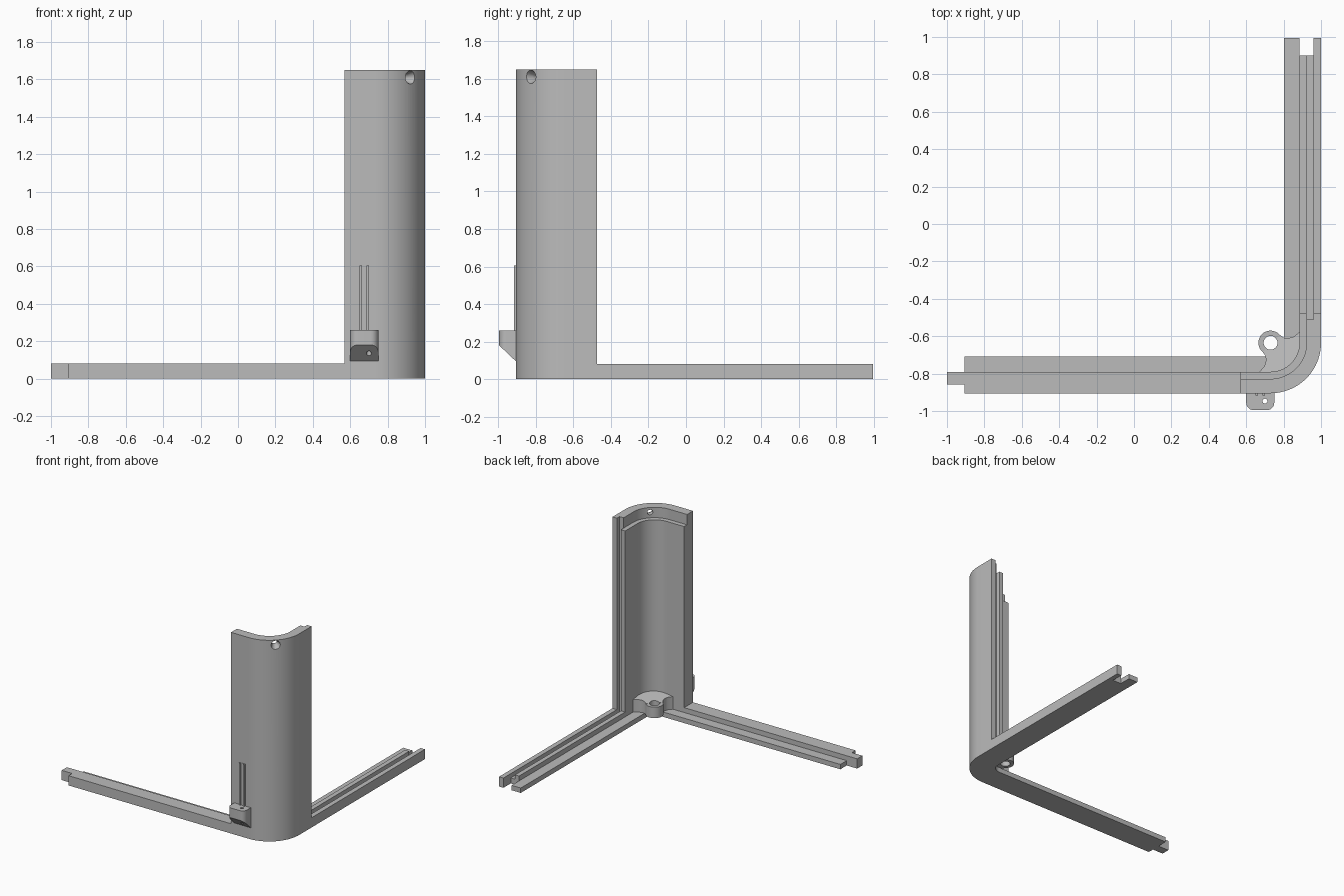
import bpy
import bmesh
from math import sin, cos, radians
from mathutils import Matrix, Vector

if "Cube" in bpy.data.objects:
    bpy.data.objects.remove(bpy.data.objects["Cube"])

grey = bpy.data.materials.new("plain_grey")
grey.use_nodes = True
colour = (0.5, 0.5, 0.5, 1)
grey.diffuse_color = colour
grey.node_tree.nodes["Principled BSDF"].inputs["Base Color"].default_value = colour

CX, CY, R = 0.73, -0.635, 0.27    # centre and outer radius of the corner bend
RAIL, LEDGE, TOP = 0.08, 0.04, 1.65
SKIN = 0.115                      # wall thickness


def finish(bm, name):
    bmesh.ops.recalc_face_normals(bm, faces=bm.faces)
    mesh = bpy.data.meshes.new(name)
    bm.to_mesh(mesh)
    bm.free()
    mesh.materials.append(grey)
    obj = bpy.data.objects.new(name, mesh)
    bpy.context.collection.objects.link(obj)
    return obj


def prism(name, outline, low, high):
    """Extrude a plan outline; low and high are heights or functions of (x, y)."""
    bm = bmesh.new()
    rings = []
    for level in (low, high):
        height = level if callable(level) else (lambda x, y, h=level: h)
        rings.append([bm.verts.new((x, y, height(x, y))) for x, y in outline])
    bottom, top = rings
    bm.faces.new(bottom)
    bm.faces.new(top)
    for i in range(len(outline)):
        j = (i + 1) % len(outline)
        bm.faces.new((bottom[i], bottom[j], top[j], top[i]))
    return finish(bm, name)


def box(name, x0, x1, y0, y1, z0, z1):
    return prism(name, [(x0, y0), (x1, y0), (x1, y1), (x0, y1)], z0, z1)


def rod(name, centre, axis, r1, r2, length):
    bm = bmesh.new()
    turn = Vector(axis).to_track_quat('Z', 'Y').to_matrix().to_4x4()
    bmesh.ops.create_cone(bm, cap_ends=True, segments=32, radius1=r1, radius2=r2,
                          depth=length, matrix=Matrix.Translation(centre) @ turn)
    return finish(bm, name)


def combine(obj, other, operation='DIFFERENCE'):
    """Apply a boolean and discard the helper."""
    mod = obj.modifiers.new("combine", 'BOOLEAN')
    mod.operation, mod.object, mod.solver = operation, other, 'EXACT'
    bpy.context.view_layer.objects.active = obj
    bpy.ops.object.modifier_apply(modifier=mod.name)
    bpy.data.objects.remove(other)


def arc(cx, cy, r, a0, a1, n=24):
    angles = [radians(a0 + (a1 - a0) * i / n) for i in range(n + 1)]
    return [(cx + r * cos(a), cy + r * sin(a)) for a in angles]


def bend(inset):
    """Quarter turn at a distance inside the outer surface."""
    return arc(CX, CY, R - inset, -90, 0)


def strip(d0, d1, x_end, y_end):
    """Plan of a band that follows the corner between two insets."""
    return ([(x_end, CY - R + d0)] + bend(d0) + [(1 - d0, y_end), (1 - d1, y_end)]
            + bend(d1)[::-1] + [(x_end, CY - R + d1)])


# Base rails: tongue on one end, matching notch on the other
rail = ([(-1, -0.857), (-0.905, -0.857), (-0.905, -0.905)] + bend(0)
        + [(1, 0.995), (0.96, 0.995), (0.96, 0.9), (1 - SKIN, 0.9)]
        + bend(SKIN)[::-1] + [(-1, CY - R + SKIN)])
frame = prism("corner_frame", rail, 0, RAIL)

# Tall curved wall with a thinner lip along its top
wall = prism("wall", strip(0, SKIN, 0.57, -0.475), RAIL, TOP)
combine(wall, prism("lip_cutter", strip(0.077, 0.15, 0.5, -0.4), 1.565, 1.7))
combine(frame, wall, 'UNION')

# Panel groove along the side rail and up the wall edge
combine(frame, box("groove_cutter", 0.923, 0.96, -0.51, 0.95, 0.045, 1.7))

# Countersunk screw hole through the lip
out = Vector((1, -1, 0)).normalized()
rim = Vector((CX, CY, 1.61)) + out * R
combine(frame, rod("hole_cutter", rim - out * 0.05, out, 0.021, 0.021, 0.3))
combine(frame, rod("sink_cutter", rim - out * 0.01, out, 0.021, 0.043, 0.06))

# Low ledge inside the rails
ledge = prism("inner_ledge", strip(SKIN, 0.197, -0.905, 0.995), 0, LEDGE)

# Screw boss in the corner with a flared web to the wall
boss = rod("screw_boss", (CX, CY, 0.085), (0, 0, 1), 0.065, 0.065, 0.09)
flare = [(-0.042, -0.05), (-0.027, -0.07), (-0.024, -0.095), (-0.033, -0.125),
         (-0.06, -0.157)]
mirrored = [(-dy, -dx) for dx, dy in flare[::-1]]
web_plan = [(CX + dx, CY + dy) for dx, dy in flare + arc(0, 0, 0.157, -90, 0) + mirrored]
web = prism("boss_web", web_plan, LEDGE,
            lambda x, y: 0.13 + 0.14 * ((x - CX) - (y - CY)))
for part in (boss, web):
    combine(part, rod("bore_cutter", (CX, CY, 0.1), (0, 0, 1), 0.037, 0.037, 0.4))

# Bracket on the front face with a sloping underside and a cord hole
plan = ([(0.6, -0.9)] + arc(0.64, -0.955, 0.04, 180, 270, 10)
        + arc(0.71, -0.955, 0.04, 270, 360, 10) + [(0.75, -0.9)])
bracket = prism("front_bracket", plan, lambda x, y: 0.09 - (y + 0.9) * 0.95, 0.26)
combine(bracket, rod("cord_cutter", (0.7, -0.947, 0.2), (0, 0, 1), 0.013, 0.013, 0.4))

# Cord channel above the bracket
channel = box("cord_channel", 0.65, 0.7, -0.916, -0.9, 0.26, 0.605)
combine(channel, box("channel_cutter", 0.662, 0.688, -0.93, -0.907, 0.2, 0.7))

# Smooth curves, crisp edges
for obj in (frame, ledge, boss, web, bracket, channel):
    bpy.ops.object.select_all(action='DESELECT')
    obj.select_set(True)
    bpy.context.view_layer.objects.active = obj
    bpy.ops.object.shade_smooth_by_angle(angle=radians(30))
